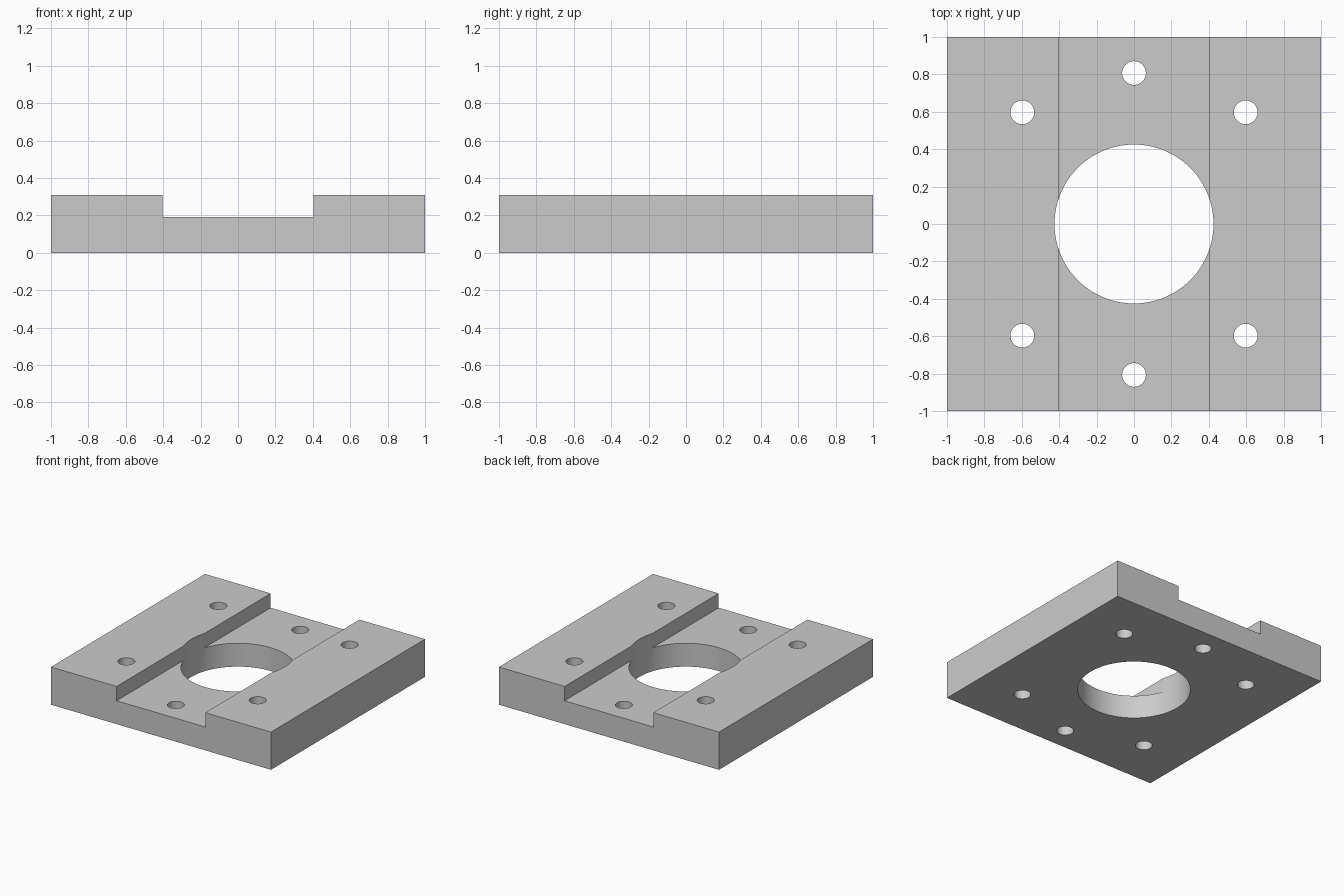
import bpy, bmesh, math

if "Cube" in bpy.data.objects:
    bpy.data.objects.remove(bpy.data.objects["Cube"], do_unlink=True)

HEIGHT, FLOOR, CHANNEL = 0.31, 0.192, 0.403   # plate top, channel floor, channel half width
BORE_R, BOLT_R = 0.425, 0.0635

# Single grey material
grey = bpy.data.materials.new("light grey")
grey.use_nodes = True
colour = (0.6, 0.6, 0.6, 1)
grey.diffuse_color = colour
grey.node_tree.nodes["Principled BSDF"].inputs["Base Color"].default_value = colour

# Channelled plate: profile extruded from front to back
profile = [(-1, 0), (1, 0), (1, HEIGHT), (CHANNEL, HEIGHT), (CHANNEL, FLOOR),
           (-CHANNEL, FLOOR), (-CHANNEL, HEIGHT), (-1, HEIGHT)]
bm = bmesh.new()
face = bm.faces.new([bm.verts.new((x, -1, z)) for x, z in profile])
ext = bmesh.ops.extrude_face_region(bm, geom=[face])
bmesh.ops.translate(bm, vec=(0, 2, 0),
                    verts=[g for g in ext["geom"] if isinstance(g, bmesh.types.BMVert)])
bmesh.ops.recalc_face_normals(bm, faces=bm.faces)
mesh = bpy.data.meshes.new("mounting_plate")
bm.to_mesh(mesh)
bm.free()
mesh.materials.append(grey)
plate = bpy.data.objects.new("mounting_plate", mesh)
bpy.context.collection.objects.link(plate)


def drill(x, y, radius, sides):
    """Cut a round through hole in the plate."""
    bpy.ops.mesh.primitive_cylinder_add(vertices=sides, radius=radius, depth=1,
                                        location=(x, y, HEIGHT / 2))
    cutter = bpy.context.object
    cutter.name = "hole_cutter"
    cutter.hide_render = True
    cutter.data.materials.append(grey)
    mod = plate.modifiers.new("hole", "BOOLEAN")
    mod.operation, mod.solver, mod.object = "DIFFERENCE", "EXACT", cutter
    bpy.context.view_layer.objects.active = plate
    bpy.ops.object.modifier_apply(modifier=mod.name)
    bpy.data.objects.remove(cutter, do_unlink=True)


# Central bore and six bolt holes
drill(0, 0, BORE_R, 96)
for sy in (-1, 1):
    drill(0, sy * 0.807, BOLT_R, 40)
    for sx in (-1, 1):
        drill(sx * 0.597, sy * 0.597, BOLT_R, 40)

# Smooth hole walls, crisp plate edges
bpy.ops.object.select_all(action="DESELECT")
plate.select_set(True)
bpy.context.view_layer.objects.active = plate
bpy.ops.object.shade_smooth_by_angle(angle=math.radians(30))
